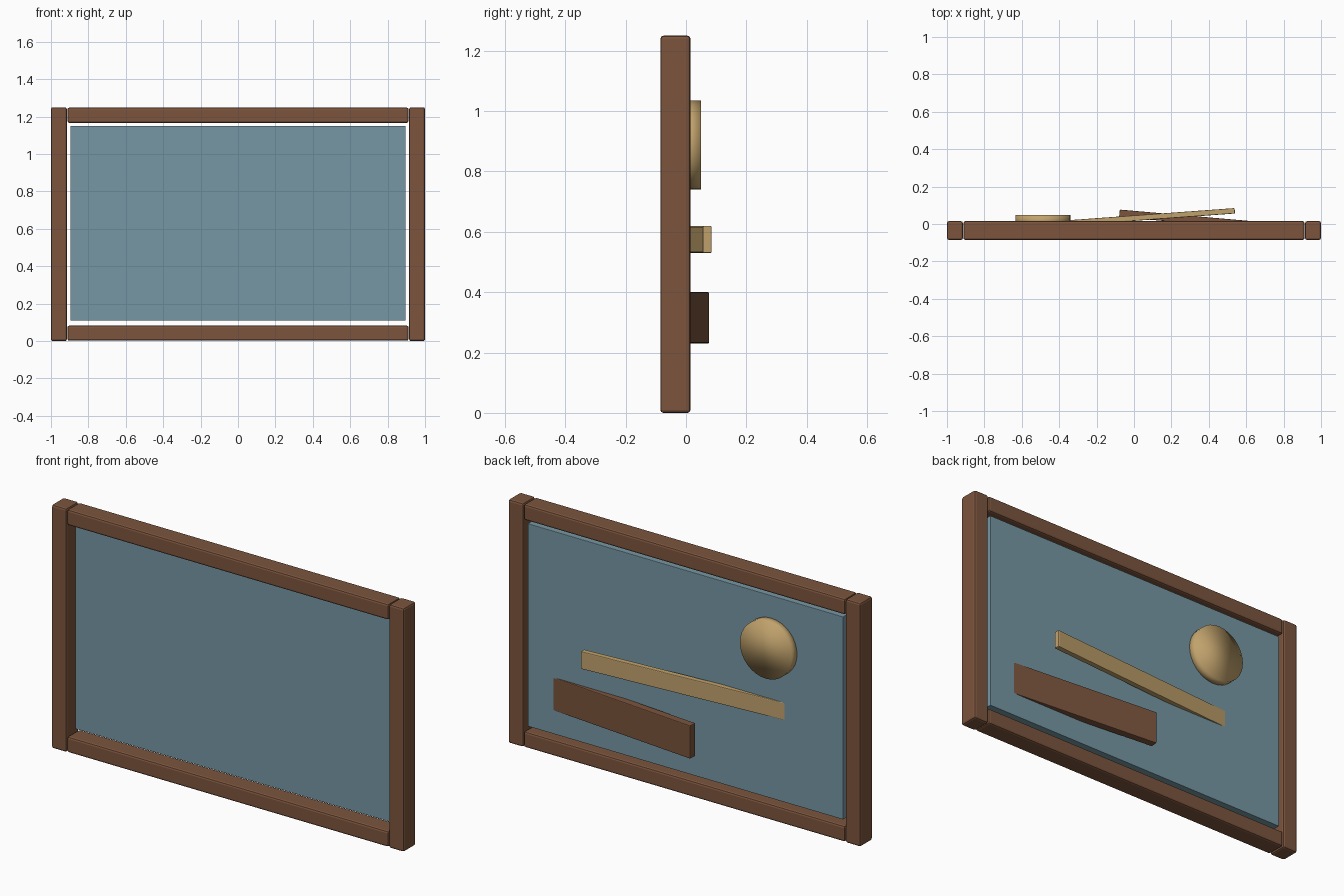
import bpy
import math

if "Cube" in bpy.data.objects:
    bpy.data.objects.remove(bpy.data.objects["Cube"])


def material(name, rgb):
    m = bpy.data.materials.new(name)
    m.diffuse_color = (*rgb, 1)
    m.use_nodes = True
    m.node_tree.nodes["Principled BSDF"].inputs["Base Color"].default_value = m.diffuse_color
    return m


wood = material("wood", (0.20, 0.09, 0.047))
slate = material("slate_blue", (0.18, 0.31, 0.37))
tan = material("tan", (0.53, 0.36, 0.15))


def box(name, centre, size, mat, bevel=0.0, turn=0.0):
    bpy.ops.mesh.primitive_cube_add(size=1, location=centre)
    ob = bpy.context.object
    ob.name = name
    ob.scale = size
    bpy.ops.object.transform_apply(location=False, rotation=False, scale=True)
    ob.rotation_euler.z = turn
    ob.data.materials.append(mat)
    if bevel:
        b = ob.modifiers.new("edges", 'BEVEL')
        b.width = bevel
        b.segments = 2
    return ob


def slat(name, start, end, z, height, thick, mat):
    # leaning board whose outer (back) face runs from start to end in plan
    dx, dy = end[0] - start[0], end[1] - start[1]
    length, turn = math.hypot(dx, dy), math.atan2(dy, dx)
    cx = (start[0] + end[0]) / 2 + math.sin(turn) * thick / 2
    cy = (start[1] + end[1]) / 2 - math.cos(turn) * thick / 2
    return box(name, (cx, cy, z), (length, thick, height), mat, 0.004, turn)


# frame: two uprights and two rails
for side, x in (("left", -0.9575), ("right", 0.9575)):
    box(side + "_upright", (x, -0.035, 0.625), (0.085, 0.1, 1.25), wood, 0.01)
for side, z in (("bottom", 0.0425), ("top", 1.2075)):
    box(side + "_rail", (0, -0.035, z), (1.824, 0.1, 0.081), wood, 0.01)

# inset panel
box("panel", (0, -0.0175, 0.63), (1.79, 0.045, 1.04), slate, 0.002)

# round disc on the back, smooth all over
bpy.ops.mesh.primitive_cylinder_add(vertices=32, radius=0.147, depth=0.06,
                                    location=(-0.487, 0.019, 0.888),
                                    rotation=(math.pi / 2, 0, 0))
disc = bpy.context.object
disc.name = "back_disc"
disc.data.materials.append(tan)
bpy.ops.object.shade_smooth()

# leaning slats on the back, partly sunk into the panel
slat("back_long_slat", (-0.63, 0.0), (0.538, 0.085), 0.575, 0.09, 0.029, tan)
slat("back_wide_slat", (-0.076, 0.077), (0.76, 0.004), 0.315, 0.17, 0.04, wood)
